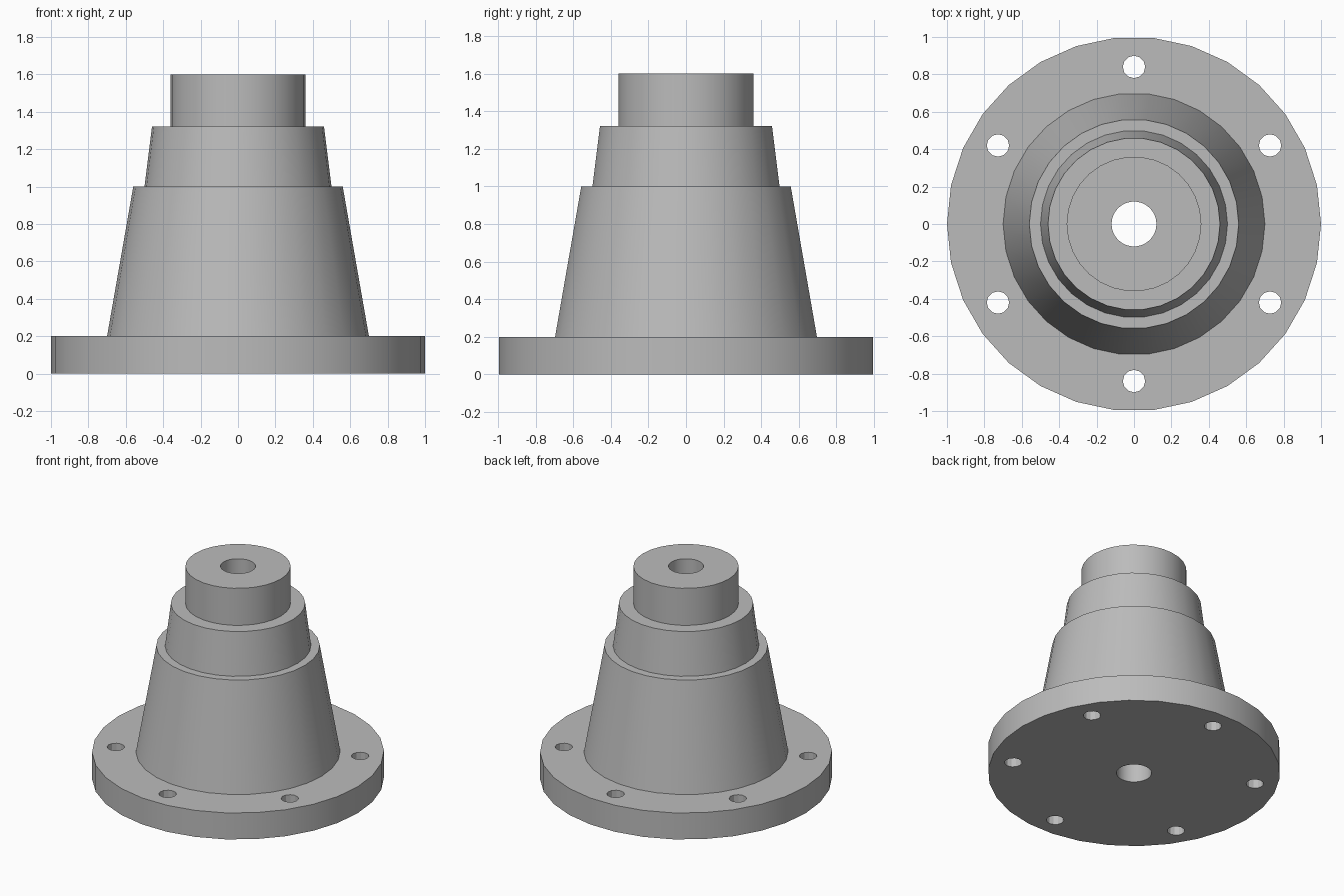
import bpy
import bmesh
import math
from mathutils import Matrix, Vector

cube = bpy.data.objects.get("Cube")
if cube:
    bpy.data.objects.remove(cube, do_unlink=True)

SIDES = 30
BORE = 0.12
BOLT_CIRCLE, BOLT_RADIUS, BOLT_COUNT = 0.84, 0.06, 6

# One plain grey metal
grey = bpy.data.materials.new("grey metal")
grey.use_nodes = True
colour = (0.5, 0.5, 0.5, 1)
grey.diffuse_color = colour
grey.node_tree.nodes["Principled BSDF"].inputs["Base Color"].default_value = colour


def make_object(name, bm):
    bmesh.ops.recalc_face_normals(bm, faces=bm.faces)
    mesh = bpy.data.meshes.new(name)
    bm.to_mesh(mesh)
    bm.free()
    obj = bpy.data.objects.new(name, mesh)
    bpy.context.collection.objects.link(obj)
    mesh.materials.append(grey)
    return obj


def lathe(name, profile):
    """Revolve a closed (radius, height) outline about z."""
    bm = bmesh.new()
    rings = []
    for i in range(SIDES):
        a = math.tau * i / SIDES
        rings.append([bm.verts.new((r * math.cos(a), r * math.sin(a), z)) for r, z in profile])
    for i, ring in enumerate(rings):
        following = rings[(i + 1) % SIDES]
        for j in range(len(profile)):
            k = (j + 1) % len(profile)
            bm.faces.new((ring[j], following[j], following[k], ring[k]))
    return make_object(name, bm)


# Flange, tapered body, tapered collar and straight neck around a through bore
hub = lathe("flanged_hub", [
    (BORE, 0), (1, 0), (1, 0.2),
    (0.7, 0.2), (0.56, 1),
    (0.5, 1), (0.46, 1.32),
    (0.36, 1.32), (0.36, 1.6), (BORE, 1.6),
])

# Bolt holes through the flange
bm = bmesh.new()
for i in range(BOLT_COUNT):
    a = math.pi / 2 + math.tau * i / BOLT_COUNT
    centre = Vector((math.cos(a), math.sin(a), 0)) * BOLT_CIRCLE
    centre.z = 0.1
    bmesh.ops.create_cone(bm, cap_ends=True, segments=12, radius1=BOLT_RADIUS,
                          radius2=BOLT_RADIUS, depth=0.4, matrix=Matrix.Translation(centre))
cutter = make_object("bolt_hole_cutter", bm)
cutter.hide_render = True

bpy.ops.object.select_all(action='DESELECT')
hub.select_set(True)
bpy.context.view_layer.objects.active = hub
cut = hub.modifiers.new("bolt holes", 'BOOLEAN')
cut.operation = 'DIFFERENCE'
cut.solver = 'EXACT'
cut.object = cutter
bpy.ops.object.modifier_apply(modifier=cut.name)
bpy.data.objects.remove(cutter, do_unlink=True)

# Smooth round walls with crisp steps and faceted bolt holes
bpy.ops.object.shade_smooth_by_angle(angle=math.radians(25))
